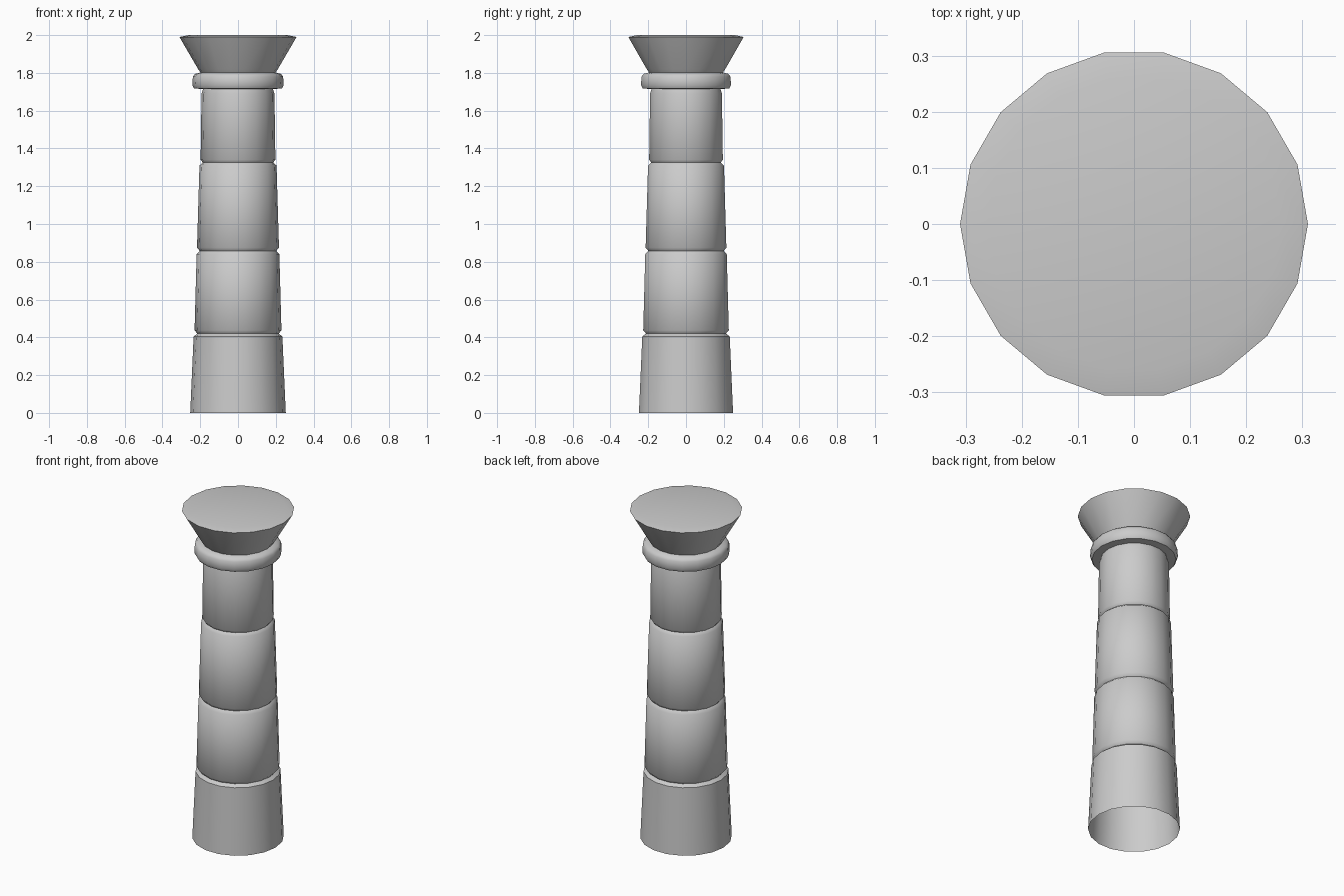
import bpy, bmesh, math

if "Cube" in bpy.data.objects:
    bpy.data.objects.remove(bpy.data.objects["Cube"])

SIDES = 18


def lathe(name, profile, cap_top=False):
    """Revolve (radius, height) points around z."""
    bm = bmesh.new()
    rings = []
    for r, z in profile:
        rings.append([bm.verts.new((r * math.cos(math.tau * i / SIDES),
                                    r * math.sin(math.tau * i / SIDES), z))
                      for i in range(SIDES)])
    for low, high in zip(rings, rings[1:]):
        for i in range(SIDES):
            j = (i + 1) % SIDES
            bm.faces.new((low[i], low[j], high[j], high[i]))
    if cap_top:
        bm.faces.new(rings[-1])
    mesh = bpy.data.meshes.new(name)
    bm.to_mesh(mesh)
    bm.free()
    obj = bpy.data.objects.new(name, mesh)
    bpy.context.collection.objects.link(obj)
    bpy.ops.object.select_all(action='DESELECT')
    obj.select_set(True)
    bpy.context.view_layer.objects.active = obj
    bpy.ops.object.shade_smooth_by_angle(angle=math.radians(50))
    return obj


# Tapered shaft: four stacked drums separated by worn grooves, open underneath
lathe("shaft", [
    (0.253, 0.0), (0.235, 0.405),
    (0.215, 0.42), (0.230, 0.437), (0.219, 0.84),
    (0.202, 0.857), (0.217, 0.875), (0.204, 1.31),
    (0.186, 1.325), (0.198, 1.34), (0.193, 1.69), (0.185, 1.715),
])

# Rounded collar ring below the capital
lathe("collar", [
    (0.185, 1.715), (0.232, 1.717), (0.242, 1.735),
    (0.239, 1.78), (0.228, 1.795), (0.198, 1.802),
])

# Flared capital with a softened top rim
lathe("capital", [
    (0.198, 1.802), (0.211, 1.82), (0.31, 1.99), (0.262, 2.0),
], cap_top=True)
